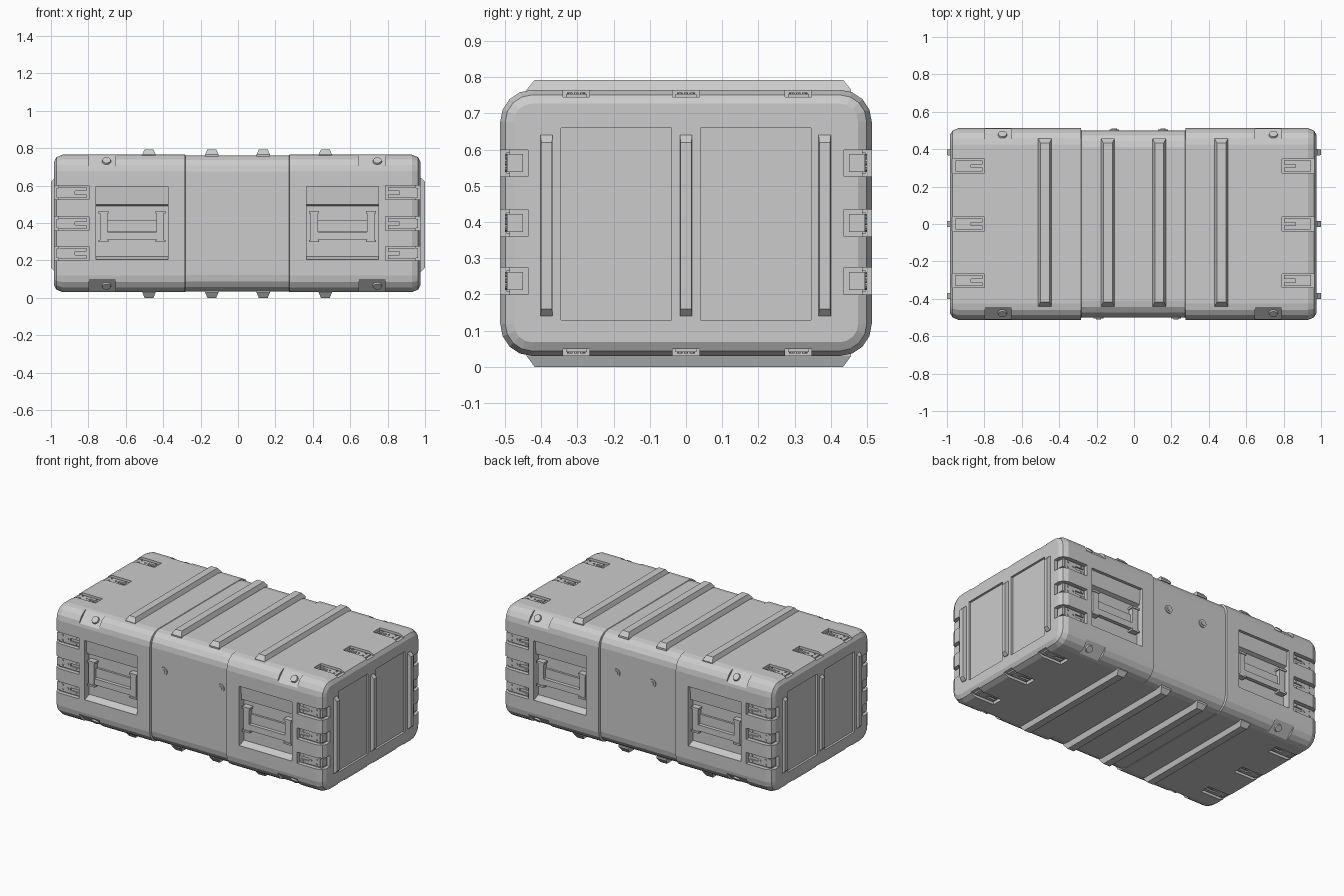
import bpy, bmesh
from math import cos, sin, pi
from mathutils import Vector

if "Cube" in bpy.data.objects:
    bpy.data.objects.remove(bpy.data.objects["Cube"])

CX, CZ = -0.004, 0.3975          # body centre
HY, HZ = 0.513, 0.3675           # body half depth and half height
SIGNS = (-1, 1)


def loft(bm, loops, f=lambda p: p):
    """Skin closed loops one to the next and cap both ends."""
    rings = [[bm.verts.new(f(p)) for p in loop] for loop in loops]
    n = len(rings[0])
    for a, b in zip(rings, rings[1:]):
        for i in range(n):
            j = (i + 1) % n
            bm.faces.new((a[i], a[j], b[j], b[i]))
    bm.faces.new(rings[0])
    bm.faces.new(rings[-1])


def rect(x0, x1, y0, y1, z):
    return [(x0, y0, z), (x1, y0, z), (x1, y1, z), (x0, y1, z)]


def box(bm, x, y, z, f=lambda p: p):
    loft(bm, [rect(*x, *y, z[0]), rect(*x, *y, z[1])], f)


def frustum(bm, hx, hy, h, inset_x, inset_y, f):
    loft(bm, [rect(-hx, hx, -hy, hy, -0.012), rect(-hx, hx, -hy, hy, 0),
              rect(-hx + inset_x, hx - inset_x, -hy + inset_y, hy - inset_y, h)], f)


def disc(bm, r, d0, d1, f, n=12, r2=None):
    loft(bm, [[(q * cos(2 * pi * i / n), q * sin(2 * pi * i / n), d) for i in range(n)]
              for q, d in ((r, d0), (r2 or r, d1))], f)


def finish(bm, name):
    bmesh.ops.recalc_face_normals(bm, faces=bm.faces)
    me = bpy.data.meshes.new(name)
    bm.to_mesh(me)
    bm.free()
    ob = bpy.data.objects.new(name, me)
    bpy.context.collection.objects.link(ob)
    return ob


def ring(x, inset, hy=HY, hz=HZ, r=0.088, seg=4):
    hy, hz, r = hy - inset, hz - inset, max(r - inset, 0.03)
    pts = []
    for k, (sy, sz) in enumerate(((1, 1), (-1, 1), (-1, -1), (1, -1))):
        for i in range(seg + 1):
            a = (k + i / seg) * pi / 2
            pts.append((CX + x, sy * (hy - r) + r * cos(a), CZ + sz * (hz - r) + r * sin(a)))
    return pts


# local (x outward, lateral, depth outward) frames for the latch pockets
def wall(sx, sy, z):
    return lambda p: (CX + sx * p[0], sy * p[2], z + p[1])


def lid(sx, sz, y):
    return lambda p: (CX + sx * p[0], y + p[1], CZ + sz * p[2])


side_pockets = [wall(sx, sy, z) for sx in SIGNS for sy in SIGNS for z in (0.2375, 0.3975, 0.5625)]
lid_pockets = [lid(sx, sz, y) for sx in SIGNS for sz in SIGNS for y in (-0.303, 0, 0.31)]


# frames for the handle recesses: x about recess centre, z absolute, depth outward
def grip(sx, sy):
    return lambda p: (CX + sx * 0.563 + p[0], sy * p[2], p[1])


grips = [grip(sx, sy) for sx in SIGNS for sy in SIGNS]

# main shell: rounded box with a shallower waist section
bm = bmesh.new()
waist = dict(hy=HY - 0.014, hz=HZ - 0.003)
loft(bm, [ring(-0.98, 0.038), ring(-0.967, 0.014), ring(-0.935, 0), ring(-0.28, 0),
          ring(-0.277, 0, **waist), ring(0.277, 0, **waist),
          ring(0.28, 0), ring(0.935, 0), ring(0.967, 0.014), ring(0.98, 0.038)])
shell = finish(bm, "case_shell")

# cutters for every pocket and recess
bm = bmesh.new()
L = [(0.793, 0.487), (0.957, 0.487), (0.957, 0.437), (1.02, 0.437), (1.02, 0.56), (0.793, 0.56)]
for f in side_pockets:
    loft(bm, [[(x, v, d) for x, d in L] for v in (-0.037, 0.037)], f)
for f in lid_pockets:
    box(bm, (0.795, 1.02), (-0.037, 0.037), (HZ - 0.02, HZ + 0.05), f)
R = [(0.222, 0.463), (0.49, 0.463), (0.50, 0.488), (0.595, 0.494), (0.595, 0.56), (0.205, 0.56),
     (0.205, 0.505)]
for f in grips:
    loft(bm, [[(x, z, d) for z, d in R] for x in (-0.192, 0.192)], f)
for sx in SIGNS:
    for sy in SIGNS:
        # end wall panels
        box(bm, (0.966, 1.05), (0.04, 0.345), (0.13, 0.66),
            lambda p: (CX + sx * p[0], sy * p[1], p[2]))
        for sz in SIGNS:
            # slanted seats on the long edges
            tri = [(0.40, HZ + 0.04), (0.60, HZ - 0.16), (0.60, HZ + 0.04)]
            loft(bm, [[(x, y, z) for y, z in tri] for x in (0.65, 0.793)],
                 lambda p: (CX + sx * p[0], sy * p[1], CZ + sz * p[2]))
cutter = finish(bm, "pocket_cutter")
cutter.hide_render = True
mod = shell.modifiers.new("pockets", 'BOOLEAN')
mod.operation, mod.solver, mod.object = 'DIFFERENCE', 'EXACT', cutter
bpy.context.view_layer.objects.active = shell
bpy.ops.object.modifier_apply(modifier=mod.name)
bpy.data.objects.remove(cutter)

# stacking ribs on lid and base
bm = bmesh.new()
for sz in SIGNS:
    for x in (-0.476, -0.14, 0.135, 0.467):
        frustum(bm, 0.036, 0.448, 0.0275, 0.012, 0.022,
                lambda p: (x + p[0], 0.008 + p[1], CZ + sz * (HZ + p[2])))
bm_z = min(v.co.z for v in bm.verts)
bmesh.ops.translate(bm, vec=(0, 0, -bm_z), verts=[v for v in bm.verts if v.co.z < 0.02])
finish(bm, "stacking_ribs")

# wear strips on the end walls
bm = bmesh.new()
for sx in SIGNS:
    for y in (-0.385, 0, 0.383):
        frustum(bm, 0.017, 0.25, 0.02, 0.002, 0.02,
                lambda p: (sx * (0.98 + p[2]), y + p[0], 0.39 + p[1]))
finish(bm, "end_strips")

# carrying handles: two posts with feet, back bar and grip
bm = bmesh.new()
for f in grips:
    for s in SIGNS:
        x = s * 0.152
        box(bm, (x - 0.02, x + 0.02), (0.305, 0.455), (0.455, 0.497), f)
        box(bm, (x - 0.027, x + 0.027), (0.45, 0.463), (0.455, 0.502), f)
        box(bm, (x - 0.027, x + 0.027), (0.298, 0.31), (0.455, 0.502), f)
    box(bm, (-0.14, 0.14), (0.355, 0.415), (0.455, 0.476), f)
    box(bm, (-0.14, 0.14), (0.312, 0.352), (0.47, 0.494), f)
finish(bm, "handles")

# latch plates: forked strap with rivets
bm = bmesh.new()
frames = [(f, 0.487) for f in side_pockets] + [(f, HZ - 0.02) for f in lid_pockets]
for f, d in frames:
    box(bm, (0.868, 0.95), (-0.029, 0.029), (d - 0.005, d + 0.009), f)
    for s in SIGNS:
        box(bm, (0.806, 0.868), (s * 0.019 - 0.01, s * 0.019 + 0.01), (d - 0.005, d + 0.009), f)
    for u, v in ((0.825, 0.019), (0.825, -0.019), (0.885, 0), (0.925, 0.016), (0.925, -0.016)):
        disc(bm, 0.006, d, d + 0.013, lambda p: f((u + p[0], v + p[1], p[2])), n=8)
for f in side_pockets:          # strap return around the corner
    box(bm, (0.945, 0.966), (-0.025, 0.025), (0.45, 0.494), f)
finish(bm, "latch_plates")

# round studs on the slanted seats
bm = bmesh.new()
for sy in SIGNS:
    for sz in SIGNS:
        for x in (-0.703, 0.745):
            o, t = Vector((0, 0.441, HZ)), Vector((0, 0.7071, -0.7071))
            n = Vector((0, 0.7071, 0.7071))
            mid = o + t * 0.05
            mid = mid - n * ((mid.y + mid.z - HZ - 0.44) * 0.7071)

            def f(p):
                q = mid + t * p[1] + n * p[2]
                return (x + p[0], sy * q.y, CZ + sz * q.z)
            disc(bm, 0.027, -0.01, 0.010, f, n=16, r2=0.022)
finish(bm, "edge_studs")

# pressure valves on the waist, front and back
bm = bmesh.new()
for sy, x in ((-1, -0.19), (-1, 0.225), (1, -0.105), (1, 0.155)):
    def f(p):
        return (x + p[0], sy * (HY - 0.014 + p[2]), 0.54 + p[1])
    disc(bm, 0.026, -0.01, 0.006, f, n=16)
    disc(bm, 0.014, 0, 0.011, f, n=16)
finish(bm, "pressure_valves")
